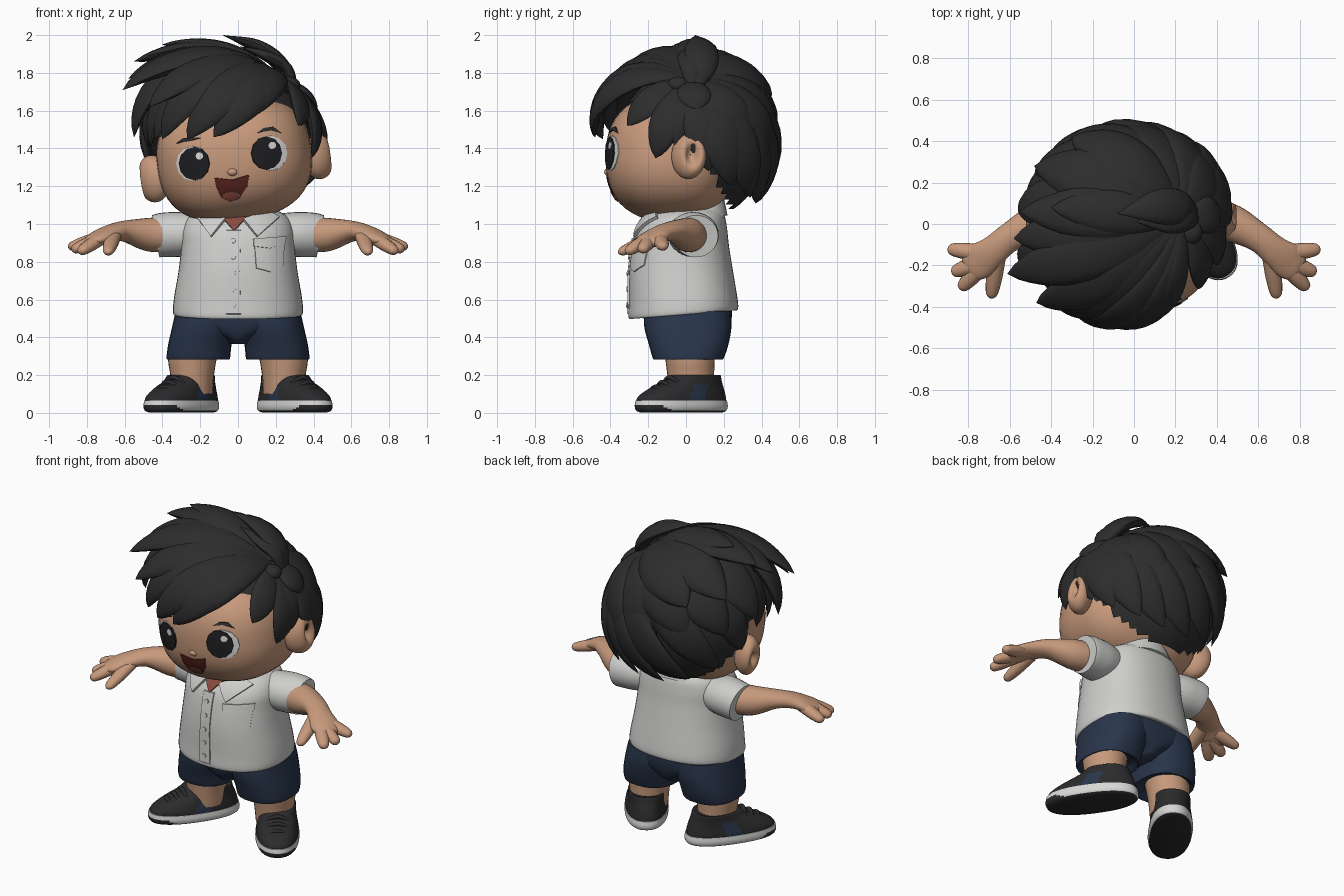
import bpy, bmesh, math
from mathutils import Vector, Matrix
from mathutils.bvhtree import BVHTree

if "Cube" in bpy.data.objects:
    bpy.data.objects.remove(bpy.data.objects["Cube"])


def material(name, r, g, b):
    m = bpy.data.materials.new(name)
    m.use_nodes = True
    m.diffuse_color = (r, g, b, 1)
    node = m.node_tree.nodes["Principled BSDF"]
    node.inputs["Base Color"].default_value = (r, g, b, 1)
    node.inputs["Roughness"].default_value = 0.8
    return m


SKIN = material("skin", .57, .32, .2)
HAIR = material("hair black", .026, .026, .026)
SHIRT = material("shirt grey white", .62, .62, .61)
NAVY = material("shorts navy", .022, .036, .07)
SHOE = material("shoe black", .024, .024, .026)
EYE = material("eye black", .013, .013, .015)
WHITE = material("white", .68, .68, .67)
MOUTH = material("mouth dark red", .11, .018, .014)
TONGUE = material("tongue red", .25, .07, .05)


def finish(name, bm, mats, tweak=None, rule=None, angle=50):
    if rule:
        for f in bm.faces:
            f.material_index = rule(f.calc_center_median())
    if tweak:
        for v in bm.verts:
            v.co = tweak(v.co.copy())
    bmesh.ops.recalc_face_normals(bm, faces=bm.faces)
    me = bpy.data.meshes.new(name)
    bm.to_mesh(me)
    bm.free()
    for m in mats if isinstance(mats, list) else [mats]:
        me.materials.append(m)
    me.shade_smooth()
    me.set_sharp_from_angle(angle=math.radians(angle))
    ob = bpy.data.objects.new(name, me)
    bpy.context.collection.objects.link(ob)
    return ob


def spline(rows, steps):
    """Catmull-Rom curve through rows of any length."""
    p = [Vector(r) for r in rows]
    p = [2 * p[0] - p[1]] + p + [2 * p[-1] - p[-2]]
    out = []
    for a, b, c, d in zip(p, p[1:], p[2:], p[3:]):
        for i in range(steps):
            t = i / steps
            out.append((2 * b + (c - a) * t + (2 * a - 5 * b + 4 * c - d) * t * t
                        + (3 * b - a - 3 * c + d) * t ** 3) / 2)
    return out + [p[-2]]


def tube(name, rows, mats, up=None, k=2, n=28, steps=5, **kw):
    """Skin rows of (x, y, z, half width, half height); flat sections if no up."""
    rows = spline(rows, steps) if steps else [Vector(r) for r in rows]
    bm, rings = bmesh.new(), []
    for i, r in enumerate(rows):
        p = Vector(r[:3])
        u, v = Vector((1, 0, 0)), Vector((0, 1, 0))
        if up:
            t = Vector(rows[min(i + 1, len(rows) - 1)][:3]) - Vector(rows[max(i - 1, 0)][:3])
            u = t.cross(up(p)).normalized()
            v = u.cross(t).normalized()
        ring = []
        for j in range(n):
            c, s = math.cos(math.tau * j / n), math.sin(math.tau * j / n)
            c, s = (math.copysign(abs(q) ** (2 / k), q) for q in (c, s))
            ring.append(bm.verts.new(p + u * c * max(r[3], .001) + v * s * max(r[4], .001)))
        rings.append(ring)
    for a, b in zip(rings, rings[1:]):
        for j in range(n):
            bm.faces.new((a[j], a[j - 1], b[j - 1], b[j]))
    bm.faces.new(rings[0])
    bm.faces.new(rings[-1])
    return finish(name, bm, mats, **kw)


def ball(name, centre, size, mat, k=2, tweak=None, drop=None):
    """Super-ellipsoid; drop tells which faces to leave out."""
    bm = bmesh.new()
    bmesh.ops.create_uvsphere(bm, u_segments=48, v_segments=32, radius=1)
    for v in bm.verts:
        v.co /= sum(abs(q) ** k for q in v.co) ** (1 / k)
        v.co = Vector(centre) + Vector([a * b for a, b in zip(v.co, size)])
    if drop:
        gone = [f for f in bm.faces if drop(f.calc_center_median())]
        bmesh.ops.delete(bm, geom=gone, context='FACES')
    return finish(name, bm, mat, tweak)


def decal(name, target, outline, lift, mat):
    """Thin plate that follows the front of the target; outline in x and z."""
    tree = BVHTree.FromPolygons([v.co for v in target.data.vertices],
                                [list(p.vertices) for p in target.data.polygons])
    pts = [Vector(a).lerp(Vector(b), i / 5) for a, b in zip(outline, outline[1:] + outline[:1])
           for i in range(5)]
    mid = sum(pts, Vector((0, 0))) / len(pts)
    bm = bmesh.new()

    def stick(q, h):
        loc, nor, *_ = tree.ray_cast(Vector((q.x, -2, q.y)), Vector((0, 1, 0)))
        if loc is None:
            loc, nor, *_ = tree.find_nearest(Vector((q.x, -.3, q.y)))
        return bm.verts.new(loc + (nor if nor.y < 0 else -nor) * h)

    loops = [[stick(mid.lerp(q, s), -.003 if s == 1 else lift) for q in pts] for s in (1, .97, .65, .3)]
    for a, b in zip(loops, loops[1:]):
        for j in range(len(a)):
            bm.faces.new((a[j - 1], a[j], b[j], b[j - 1]))
    centre = stick(mid, lift)
    for j in range(len(pts)):
        bm.faces.new((loops[-1][j - 1], loops[-1][j], centre))
    return finish(name, bm, mat)


def oval(x, z, rx, rz, n=12):
    return [(x + rx * math.cos(math.tau * i / n), z + rz * math.sin(math.tau * i / n)) for i in range(n)]


Z = lambda p: Vector((0, 0, 1))

# Head, tilted to one side, with a shallower back
PIVOT = Vector((-.02, -.04, 1.35))
TILT = Matrix.Rotation(math.radians(-8), 3, 'Y')
tilt = lambda co: PIVOT + TILT @ (co - PIVOT)


def head_shape(co):
    if co.y > PIVOT.y:
        co.y = PIVOT.y + (co.y - PIVOT.y) * .75
    return tilt(co)


head = ball("head", PIVOT, (.41, .385, .335), SKIN, k=2.5, tweak=head_shape)
ball("nose", (-.03, -.408, 1.275), (.03, .025, .022), SKIN)

# Ears with a pressed-in hollow
for s, side in ((1, "left"), (-1, "right")):
    mid = Vector((-.02 + s * .44, .015, 1.3))

    def ear_shape(co, s=s, mid=mid):
        d = co - mid
        if d.x * s > 0:
            d.x *= 1 - .7 * math.exp(-(d.y / .035) ** 2 - (d.z / .06) ** 2)
        d.y += d.x * s * .3
        return tilt(mid + d)

    ball(side + "_ear", mid, (.09, .088, .125), SKIN, tweak=ear_shape)

# Face details
for side, x, z, out, rise in (("right", -.23, 1.32, -.008, .03), ("left", .15, 1.375, .022, 0)):
    decal(side + "_eye_white", head, oval(x + out, z, .09, .094), .004, WHITE)
    decal(side + "_pupil", head, oval(x, z, .082, .089), .008, EYE)
    decal(side + "_eye_glint", head, oval(x + .028, z + .04, .02, .02), .0098, WHITE)
    c, b = x - .03 + 2 * max(out, 0), z + .105
    decal(side + "_eyebrow", head, [(c - .065, b), (c - .03, b + .027), (c + .02, b + .034), (c + .065, b + rise),
                                    (c + .02, b + .018), (c - .03, b + .01)], .007, HAIR)
decal("mouth", head, [(-.125, 1.245), (-.03, 1.235), (.06, 1.262), (.05, 1.2), (.01, 1.14),
                      (-.04, 1.118), (-.09, 1.14), (-.115, 1.19)], .005, MOUTH)
decal("tongue", head, oval(-.035, 1.152, .052, .025), .008, TONGUE)


# Hair: a cap plus plump leaf-shaped locks fanning out of the crown
def bare(c):
    """True on the face, below the temples and behind the ears."""
    if c.y > .05:
        return c.z < max(1.09, 1.42 - 1.8 * (c.y - .05))
    return c.z < (1.45 if c.x < -.25 else 1.66 - max(0, c.y + .3))


ball("hair_cap", (-.04, .03, 1.42), (.43, .4, .41), HAIR, drop=bare)
HC, HR, CROWN = Vector((-.06, -.01, 1.45)), (.465, .44, .395), Vector((.24, .02, 1.79))
unit = lambda p: Vector([a / b for a, b in zip(p - HC, HR)])
outward = lambda p: p - HC


def lock(name, tip, width, lift, thick):
    d0, d1 = unit(CROWN).normalized(), unit(Vector(tip))
    rows = []
    for i in range(21):
        t = i / 20
        d = d0.slerp(d1.normalized(), t) * (1 + (d1.length - 1) * t ** 2.3 + lift * math.sin(math.pi * t))
        w = width * math.sin(math.pi * (.05 + .95 * t ** 1.4)) ** .75 if t < 1 else 0
        rows.append([*(HC + Vector([a * b for a, b in zip(d, HR)])), w, w * thick])
    tube(name, rows, HAIR, up=outward, n=14, steps=0)


groups = {
    ("back_lock", .03, .34): [(.42, .12, 1.28, .11), (.36, .24, 1.2, .12), (.24, .34, 1.14, .12),
                              (.08, .37, 1.11, .12), (-.1, .37, 1.11, .12), (-.26, .33, 1.15, .12),
                              (-.4, .23, 1.22, .12), (-.47, .1, 1.31, .12)],
    ("crown_lock", .05, .34): [(.31, .33, 1.42, .12), (.12, .43, 1.32, .14), (-.1, .44, 1.38, .14),
                               (-.31, .42, 1.48, .15), (-.47, .26, 1.46, .15), (-.56, .08, 1.52, .14),
                               (.42, .06, 1.6, .09)],
    ("temple_lock", .03, .3): [(-.47, -.05, 1.4, .11), (-.46, -.17, 1.41, .11), (-.44, -.27, 1.45, .1)],
    ("fringe_lock", .12, .38): [(-.55, -.16, 1.46, .12), (-.4, -.35, 1.45, .11), (-.27, -.44, 1.45, .11),
                                (-.13, -.48, 1.46, .1), (-.02, -.485, 1.53, .08)],
    ("swept_lock", .06, .42): [(-.47, -.38, 1.62, .12), (-.61, -.24, 1.71, .13), (-.58, -.07, 1.77, .13),
                               (-.55, .06, 1.86, .13), (-.4, .08, 1.95, .11), (-.48, .28, 1.7, .15),
                               (-.3, .42, 1.66, .15)],
    ("side_lock", .03, .34): [(.32, -.31, 1.52, .085), (.39, -.16, 1.35, .09), (.43, -.06, 1.42, .08),
                              (.43, .06, 1.46, .09)]}
for (name, lift, thick), tips in groups.items():
    for i, (x, y, z, w) in enumerate(tips):
        lock(f"{name}_{i + 1}", (x, y, z), w, lift, thick)
tube("top_tuft", [(.3, .05, 1.7, .02, .02), (.23, .08, 1.84, .085, .04), (.1, .08, 1.94, .08, .035),
                  (-.08, .05, 2, 0, 0)], HAIR, up=outward, n=14)
tube("front_tuft", [(.3, .03, 1.7, .02, .02), (.26, .03, 1.82, .06, .03), (.16, .02, 1.885, .065, .03),
                    (.01, .01, 1.94, 0, 0)], HAIR, up=outward, n=14)
ball("crown_knot", (.27, -.04, 1.735), (.06, .06, .045), HAIR)

# Neck and shirt
tube("neck", [(0, .02, .95, .13, .13), (0, .02, 1.15, .12, .12)], SKIN)


def hem(co):
    if co.z < .62:
        co.z += .09 * co.y * (.62 - co.z) / .11
    return co


shirt = tube("shirt", [(0, -.015, .53, .31, .25), (0, -.015, .525, .342, .288), (0, -.015, .6, .34, .288),
                       (0, -.026, .75, .315, .275), (0, -.028, .88, .3, .256), (0, -.02, .97, .295, .238),
                       (0, 0, 1.04, .26, .205), (0, .02, 1.09, .17, .155)], SHIRT, k=2.3, n=48, tweak=hem)
tube("collar_band", [(0, .02, 1.01, .23, .2), (0, .03, 1.06, .19, .18), (0, .04, 1.1, .16, .16)],
     SHIRT, tweak=lambda co: co + Vector((0, 0, (co.y - .04) * .2)))
decal("undershirt", shirt, [(-.1, 1.05), (.06, 1.05), (-.02, .96)], .008, TONGUE)
decal("button_placket", shirt, [(-.06, .97), (-.06, .75), (-.065, .52), (.015, .52), (.01, .75), (.015, .97)],
      .007, SHIRT)
for i in range(5):
    decal(f"button_{i + 1}", shirt, oval(-.025, .57 + .085 * i, .014, .014, 8), .013, SHIRT)
decal("pocket", shirt, [(.085, .9), (.245, .915), (.24, .78), (.17, .745), (.095, .765)], .006, SHIRT)
decal("pocket_flap", shirt, [(.08, .92), (.25, .935), (.248, .895), (.165, .87), (.082, .88)], .011, SHIRT)

for s, side in ((1, "left"), (-1, "right")):
    flip = lambda co, s=s: Vector((co.x * s, co.y, co.z))
    decal(side + "_collar_flap", shirt, [(-.02 + s * .045, 1.02), (-.02 + s * .12, .93), (s * .215, 1.03),
                                         (s * .15, 1.06)], .018, SHIRT)
    tube(side + "_sleeve", [(.16, .01, .95, .11, .1), (.3, .035, .945, .13, .118), (.39, .05, .942, .124, .118),
                            (.435, .052, .935, .118, .113)], SHIRT, up=Z, tweak=flip)

    # Arm, palm and fingers
    tube(side + "_arm", [(.38, .025, .94, .095, .09), (.48, .0, .945, .09, .088), (.6, -.065, .962, .07, .056),
                         (.68, -.13, .95, .073, .044), (.75, -.18, .92, .088, .038), (.8, -.2, .9, .065, .027),
                         (.82, -.21, .89, 0, 0)], SKIN, up=Z, tweak=flip)
    fingers = {"thumb": ((.66, -.16, .935), (.69, -.36, .845)), "index_finger": ((.74, -.21, .915), (.84, -.315, .85)),
               "middle_finger": ((.75, -.19, .915), (.88, -.235, .86)), "little_finger": ((.74, -.14, .925), (.9, -.12, .875))}
    for finger, (a, b) in fingers.items():
        a, b = Vector(a), Vector(b)
        rows = [(*a.lerp(b, t), r, r * .85) for t, r in ((0, .042), (.5, .039), (.85, .03), (.96, .017), (1, 0))]
        tube(f"{side}_{finger}", rows, SKIN, up=Z, n=14, tweak=flip)

    # Leg and shorts leg
    tube(side + "_leg", [(.245, .03, .1, .11, .12), (.243, .025, .2, .116, .124), (.24, .02, .3, .13, .132),
                         (.21, .01, .42, .13, .14)], SKIN, tweak=flip)
    tube(side + "_shorts_leg", [(.21, .012, .31, .13, .14), (.21, .012, .285, .155, .175), (.21, .012, .29, .168, .188),
                                (.202, .014, .36, .168, .21), (.18, .01, .45, .17, .23), (.165, .005, .54, .165, .23)],
         NAVY, k=2.4, tweak=flip)

    # Shoe, turned outward
    TURN = Matrix.Rotation(math.radians(35), 3, 'Z')

    def foot(co, s=s):
        co = TURN @ co + Vector((.3, -.025, 0))
        return Vector((co.x * s, co.y, co.z))

    tube(side + "_sole", [(0, 0, .002, .1, .25), (0, 0, .012, .122, .272), (0, 0, .035, .13, .28), (0, 0, .066, .127, .275)],
         [WHITE, SHOE], k=2.3, n=64, tweak=foot, rule=lambda c: int(c.z < max(.012, min(.04, -.04 - c.y * .4))))
    tube(side + "_shoe_upper", [(0, 0, .05, .125, .272), (0, .004, .085, .124, .264), (0, .03, .125, .116, .226),
                                (0, .07, .165, .11, .17), (0, .09, .2, .108, .138), (0, .09, .195, .09, .12)],
         [SHOE, NAVY], k=2.3, n=64, tweak=foot,
         rule=lambda c: int(abs(c.x) > .07 and -.07 < c.y - c.z * .5 < .02 and c.z < .15))
    for i in range(3):
        y, z = -.155 + .045 * i, .133 + .025 * i
        tube(f"{side}_lace_{i + 1}", [(-.07, y, z - .025, .012, .01), (0, y - .012, z + .005, .014, .012),
                                      (.07, y, z - .025, .012, .01)], SHOE, up=Z, n=10, tweak=foot)

# Shorts body
tube("shorts_body", [(0, .01, .365, .05, .17), (0, .01, .4, .1, .205), (0, .01, .46, .3, .226),
                     (0, .008, .52, .335, .235), (0, .005, .57, .32, .235)], NAVY, k=2.4, n=40)
